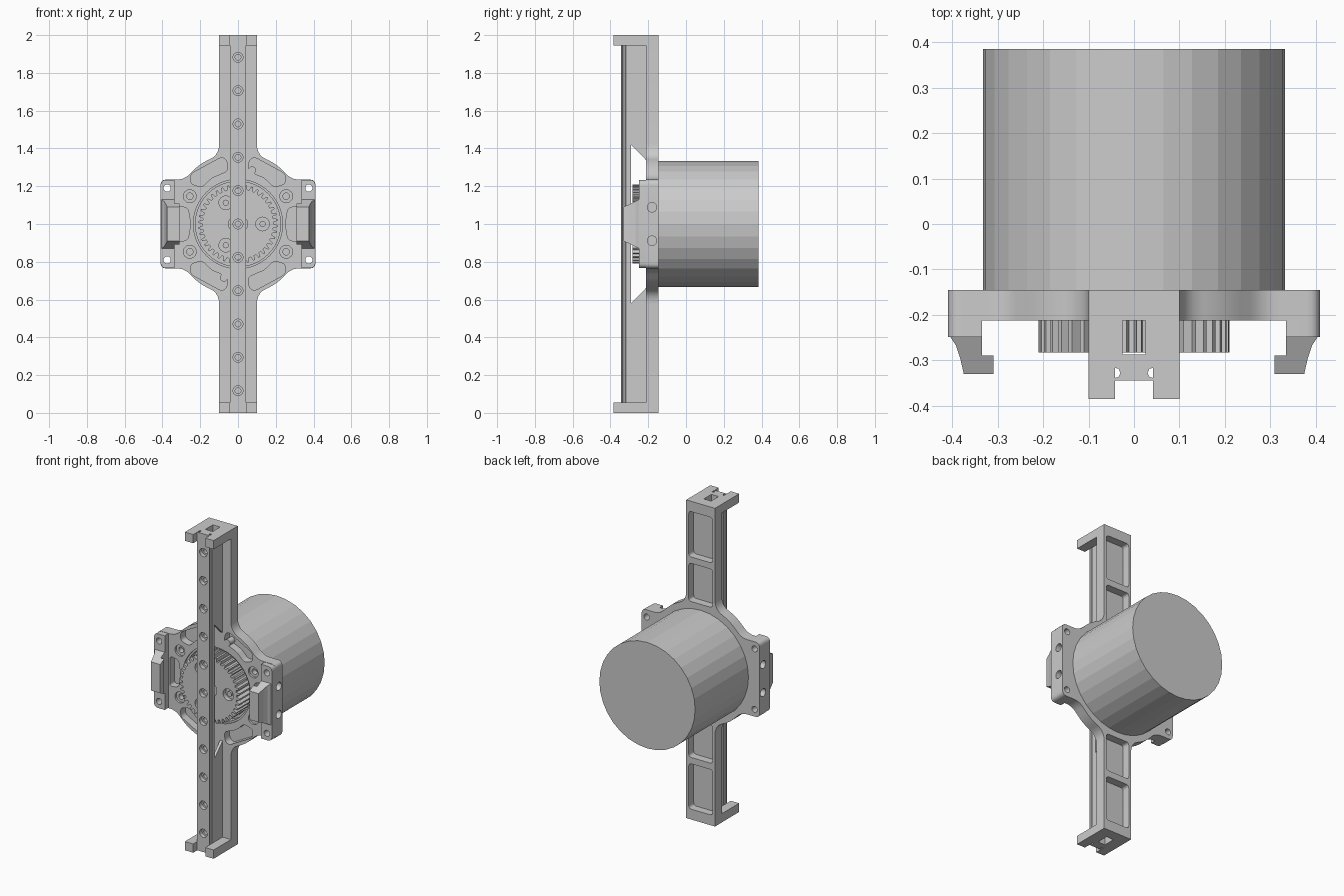
import bpy, bmesh
from math import sin, cos, pi
from mathutils import Vector

if "Cube" in bpy.data.objects:
    bpy.data.objects.remove(bpy.data.objects["Cube"])

MAP = {'x': lambda u, v, t: (t, u, v), 'y': lambda u, v, t: (u, t, v), 'z': lambda u, v, t: (u, v, t)}


def build(name, solids, smooth=False):
    """Make one object from prisms given as (profile, start, end, axis)."""
    bm = bmesh.new()
    for pts, a, b, axis in solids:
        lo, hi = ([bm.verts.new(MAP[axis](u, v, t)) for u, v in pts] for t in (a, b))
        bm.faces.new(lo)
        bm.faces.new(hi[::-1])
        n = len(pts)
        for i in range(n):
            j = (i + 1) % n
            bm.faces.new((lo[j], lo[i], hi[i], hi[j]))
    bmesh.ops.recalc_face_normals(bm, faces=bm.faces)
    me = bpy.data.meshes.new(name)
    bm.to_mesh(me)
    bm.free()
    ob = bpy.data.objects.new(name, me)
    bpy.context.collection.objects.link(ob)
    if smooth:
        shade(ob)
    return ob


def activate(ob):
    bpy.ops.object.select_all(action='DESELECT')
    ob.select_set(True)
    bpy.context.view_layer.objects.active = ob


def shade(ob):
    activate(ob)
    bpy.ops.object.shade_smooth_by_angle(angle=0.5)


def cut(ob, solids):
    cutter = build("cutter", solids)
    cutter.hide_render = True
    activate(ob)
    mod = ob.modifiers.new("cut", 'BOOLEAN')
    mod.operation, mod.solver, mod.object = 'DIFFERENCE', 'EXACT', cutter
    bpy.ops.object.modifier_apply(modifier=mod.name)
    bpy.data.objects.remove(cutter)


def circle(cx, cy, r, n=24):
    return [(cx + r * cos(2 * pi * i / n), cy + r * sin(2 * pi * i / n)) for i in range(n)]


def rect(u0, u1, v0, v1):
    return [(u0, v0), (u1, v0), (u1, v1), (u0, v1)]


def rounded(pts, r=0.02, n=5):
    """Round polygon corners; a point may carry its own radius as a third value."""
    out = []
    for i, p in enumerate(pts):
        rad = p[2] if len(p) > 2 else r
        c = Vector(p[:2])
        if rad == 0:
            out.append(tuple(c))
            continue
        a, b = (Vector(q[:2]) - c for q in (pts[i - 1], pts[(i + 1) % len(pts)]))
        a, b = (c + d.normalized() * min(rad, d.length * 0.48) for d in (a, b))
        for k in range(n + 1):
            t = k / n
            out.append(tuple(a * (1 - t) ** 2 + c * 2 * t * (1 - t) + b * t * t))
    return out


def flip(pts, sx, sz):
    """Mirror a profile across x = 0 and / or z = 1."""
    return [(u * sx, 1 + (v - 1) * sz) for u, v in pts]


QUADS = [(sx, sz) for sx in (1, -1) for sz in (1, -1)]
BACK, FRONT = -0.145, -0.213

# Motor body
build("motor", [(circle(0, 1, 0.333, 32), BACK - 0.002, 0.385, 'y')])

# Mounting plate with both long arms
q = [(0.1, 1.945, 0), (0.1, 1.365, 0.06), (0.2, 1.32, 0.05), (0.285, 1.235, 0.04), (0.41, 1.235, 0.03)]
half = q + [(u, 2 - v, r) for u, v, r in q[::-1]]
plate = build("mounting_plate", [(rounded(half + [(-u, v, r) for u, v, r in half[::-1]]), FRONT, BACK, 'y')])
pocket = rounded([(0.058, 1.335), (0.085, 1.355), (0.25, 1.265), (0.25, 1.212), (0.19, 1.195),
                  (0.14, 1.245), (0.055, 1.28)])
side_pocket = rounded([(0.325, 1.095), (0.265, 1.085), (0.25, 1.0, 0.06), (0.265, 0.915), (0.325, 0.905)])
corner_holes = [(circle(sx * 0.375, 1 + sz * 0.19, 0.019), -0.3, -0.1, 'y') for sx, sz in QUADS]
cuts = list(corner_holes) + [(circle(0, 1, 0.236, 64), -0.203, -0.3, 'y')]
for sx, sz in QUADS:
    cuts += [(flip(pocket, sx, sz), -0.165, -0.3, 'y'),
             (circle(sx * 0.255, 1 + sz * 0.147, 0.034), -0.2, -0.3, 'y'),
             (circle(-0.18, 1 + sz * 0.088, 0.025), sx * 0.37, sx * 0.5, 'x')]
for sx in (1, -1):
    cuts.append((flip(side_pocket, sx, 1), -0.165, -0.3, 'y'))
# Back pockets in the arms
for sz in (1, -1):
    for z0, z1 in ((1.37, 1.61), (1.65, 1.935)):
        cuts.append((flip(rounded(rect(-0.083, 0.083, z0, z1)), 1, sz), -0.195, -0.1, 'y'))
cut(plate, cuts)
# Gear recess and screw bores
cut(plate, [(circle(0, 1, 0.225, 64), -0.163, -0.3, 'y')] +
    [(circle(sx * 0.255, 1 + sz * 0.147, 0.017), -0.165, -0.3, 'y') for sx, sz in QUADS])
shade(plate)

# Raised ears on both sides
ear = rounded([(0.335, 0.767, 0), (0.41, 0.767, 0.03), (0.41, 1.233, 0.03), (0.335, 1.233, 0)])
ears = build("side_ears", [(flip(ear, sx, 1), -0.249, FRONT, 'y') for sx in (1, -1)])
cut(ears, corner_holes)
shade(ears)

# Snap hooks, tapering toward the tip
hook = [(0.335, -0.248), (0.405, -0.248), (0.392, -0.268), (0.383, -0.295), (0.375, -0.33),
        (0.31, -0.33), (0.31, -0.29), (0.335, -0.29)]
hooks = build("snap_hooks", [([(sx * u, v) for u, v in hook], 0.87, 1.13, 'z') for sx in (1, -1)])
for v in hooks.data.vertices:
    taper = 0.04 * (-0.248 - v.co.y) / 0.082
    v.co.z += -taper if v.co.z > 1 else taper

# Arm end caps, notched around the rail, with a window through each
cap = [(-0.1, BACK), (0.1, BACK), (0.1, -0.385), (0.042, -0.385), (0.042, -0.291),
       (-0.042, -0.291), (-0.042, -0.385), (-0.1, -0.385)]
caps = build("end_caps", [(cap, 0, 0.055, 'z'), (cap, 1.945, 2, 'z')])
cut(caps, [(rect(-0.025, 0.025, -0.288, FRONT), z - 0.1, z + 0.1, 'z') for z in (0.0, 2.0)])

# Twin webs joining rail and arms, sloped at the inner end
web = [(-0.292, 1.42), (FRONT, 1.34), (FRONT, 1.95), (-0.292, 1.95)]
build("rail_webs", [(flip(web, 1, sz), sx * 0.025, sx * 0.042, 'x') for sx, sz in QUADS])

# Linear rail with side grooves and counterbored holes
groove = [(0.042, -0.317), (0.034, -0.319), (0.03, -0.328), (0.034, -0.337), (0.042, -0.339)]
side = [(0.042, -0.291)] + groove + [(0.042, -0.345)]
rail = build("rail", [(side + [(-u, v) for u, v in side[::-1]], 0, 2, 'z')])
zs = [1 + 0.1765 * i for i in range(-5, 6)]
cut(rail, [(circle(0, z, 0.026), -0.32, -0.4, 'y') for z in zs])
cut(rail, [(circle(0, z, 0.015), -0.25, -0.4, 'y') for z in zs])
shade(rail)

# Spur gear with hub bore and three pin holes
TEETH = 40
profile = []
for i in range(TEETH):
    for f, r in ((0.0, 0.188), (0.36, 0.188), (0.5, 0.21), (0.82, 0.21)):
        a = 2 * pi * (i + f) / TEETH
        profile.append((r * cos(a), 1 + r * sin(a)))
gear = build("spur_gear", [(profile, -0.283, -0.163, 'y')])
pins = [(0.13 * cos(2 * pi * k / 3), 1 + 0.13 * sin(2 * pi * k / 3)) for k in range(3)]
cut(gear, [(circle(x, z, 0.036), -0.255, -0.4, 'y') for x, z in pins] +
    [(circle(0, 1, 0.05), -0.24, -0.4, 'y')])
build("gear_pins", [(circle(x, z, 0.016), -0.272, -0.25, 'y') for x, z in pins], True)

# Small locating pins beside the arm
build("locating_pins", [(circle(0.075, 1.285, 0.02), -0.213, -0.15, 'y'),
                        (circle(-0.075, 0.715, 0.02), -0.213, -0.15, 'y')], True)
